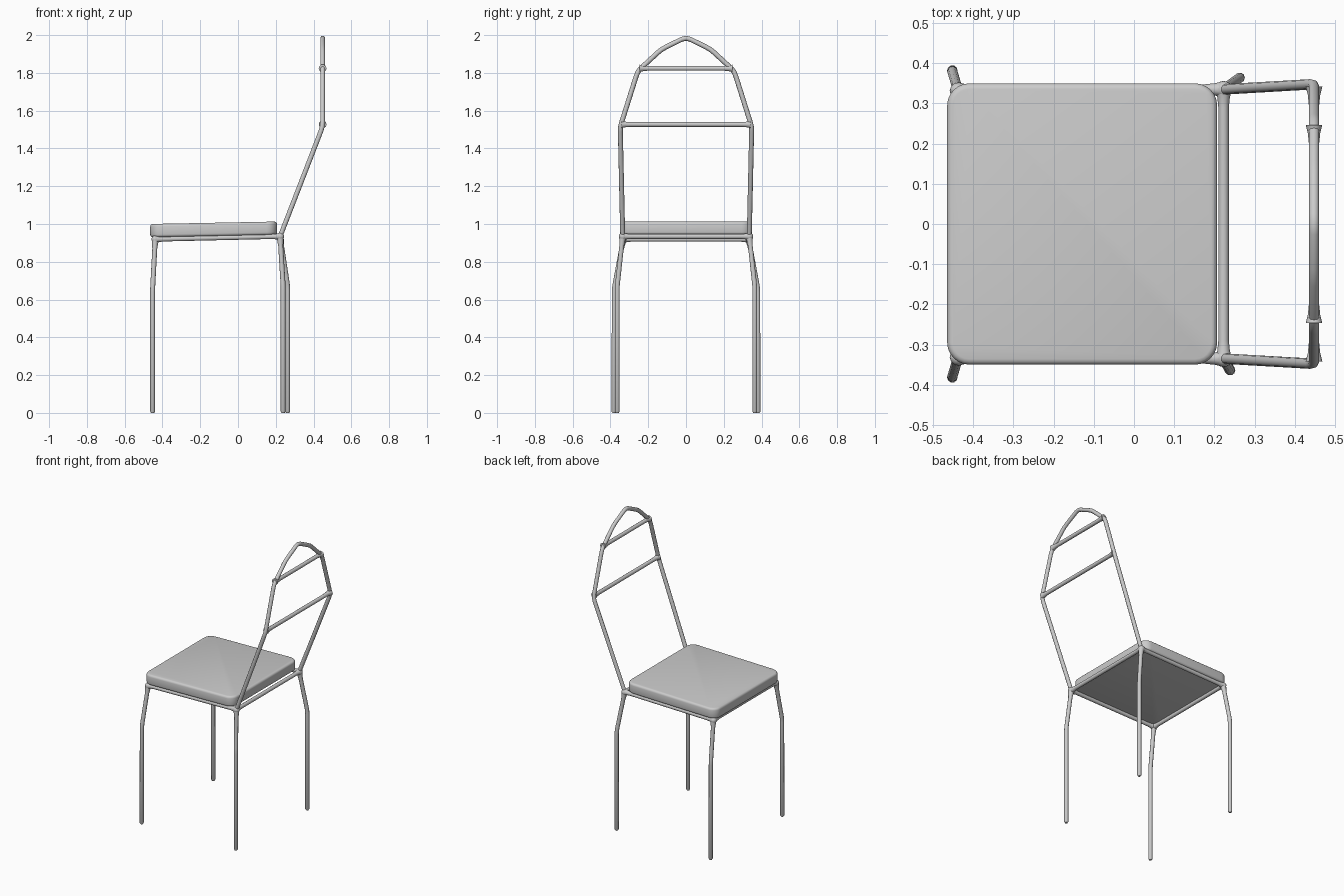
import bpy, bmesh, math
from mathutils import Vector

if "Cube" in bpy.data.objects:
    bpy.data.objects.remove(bpy.data.objects["Cube"])

R = 0.013  # tube radius


def rounded(pts, d):
    """Replace every inner corner of a path by a short bend."""
    pts = [Vector(p) for p in pts]
    out = [pts[0]]
    for a, b, c in zip(pts, pts[1:], pts[2:]):
        p = b + (a - b).normalized() * d
        q = b + (c - b).normalized() * d
        out += [p, (p + q) / 4 + b / 2, q]
    return out + [pts[-1]]


def tube(name, pts, radii=None, cyclic=False):
    """Round bar along a path, converted to a mesh."""
    cu = bpy.data.curves.new(name, 'CURVE')
    cu.dimensions = '3D'
    cu.bevel_depth = R
    cu.bevel_resolution = 3
    cu.use_fill_caps = True
    sp = cu.splines.new('POLY')
    sp.points.add(len(pts) - 1)
    for i, p in enumerate(pts):
        sp.points[i].co = (*p, 1)
        sp.points[i].radius = radii[i] if radii else 1
    sp.use_cyclic_u = cyclic
    ob = bpy.data.objects.new(name, cu)
    bpy.context.collection.objects.link(ob)
    finish(ob, True)
    return ob


def finish(ob, convert=False):
    bpy.ops.object.select_all(action='DESELECT')
    ob.select_set(True)
    bpy.context.view_layer.objects.active = ob
    if convert:
        bpy.ops.object.convert(target='MESH')
    bpy.ops.object.shade_smooth_by_angle(angle=math.radians(50))


def flared_bar(name, a, b):
    """Straight bar thickening where it meets its neighbours."""
    a, b = Vector(a), Vector(b)
    u = (b - a).normalized()
    pts = [a, a + u * 0.02, a + u * 0.045, b - u * 0.045, b - u * 0.02, b]
    tube(name, pts, [1.6, 1.2, 1, 1, 1.2, 1.6])


def leg(name, foot, knee, top):
    foot, knee, top = Vector(foot), Vector(knee), Vector(top)
    pts = rounded([foot, knee, top], 0.02)
    pts.insert(1, foot + Vector((0, 0, 0.008)))
    pts.insert(-1, top + (knee - top).normalized() * 0.05)
    tube(name, pts, [0.65] + [1] * (len(pts) - 2) + [1.45])


def joint(name, p, r):
    bpy.ops.mesh.primitive_uv_sphere_add(segments=16, ring_count=10, radius=r, location=p)
    ob = bpy.context.object
    ob.name = name
    finish(ob)


# seat cushion: slightly tilted slab, rounded corners then softened rims
bm = bmesh.new()
bmesh.ops.create_cube(bm, size=1)
for v in bm.verts:
    rear = v.co.x > 0
    x = 0.207 if rear else -0.465
    z = (0.93 if v.co.z < 0 else 1.0) + (0.013 if rear else 0)
    v.co = (x, v.co.y * 0.70, z)
upright = [e for e in bm.edges if abs(e.verts[0].co.z - e.verts[1].co.z) > 0.05]
bmesh.ops.bevel(bm, geom=upright, offset=0.055, segments=6, profile=0.5, affect='EDGES')
bm.normal_update()
rims = [e for e in bm.edges if len(e.link_faces) == 2 and e.calc_face_angle() > 1.2]
bmesh.ops.bevel(bm, geom=rims, offset=0.014, segments=3, profile=0.5, affect='EDGES')
me = bpy.data.meshes.new("seat")
bm.to_mesh(me)
bm.free()
seat = bpy.data.objects.new("seat", me)
bpy.context.collection.objects.link(seat)
finish(seat)

# seat frame rails
FX, FY, FZ = -0.438, 0.332, 0.919
BX, BY, BZ = 0.223, 0.335, 0.934
flared_bar("front_rail", (FX, -FY, FZ), (FX, FY, FZ))
flared_bar("rear_rail", (BX, -BY, BZ), (BX, BY, BZ))

# legs, side rails and corner joints on both sides
for s, side, foot_x in ((1, "left", 0.263), (-1, "right", 0.239)):
    flared_bar("side_rail_" + side, (FX, s * FY, FZ), (BX, s * BY, BZ))
    leg("front_leg_" + side, (-0.452, s * 0.382, 0), (-0.452, s * 0.38, 0.66), (FX, s * FY, FZ))
    leg("rear_leg_" + side, (foot_x, s * 0.364, 0), (foot_x, s * 0.364, 0.67), (BX, s * BY, BZ))
    joint("front_joint_" + side, (FX, s * FY, FZ), 0.02)
    joint("rear_joint_" + side, (BX, s * BY, BZ), 0.021)

# backrest: one bent tube from rear corner over the peak to the other corner
X = 0.448
half = [(BX, BY, BZ), (X, 0.348, 1.515), (X, 0.255, 1.81), (X, 0.13, 1.925)]
path = half + [(X, 0, 1.989)] + [(x, -y, z) for x, y, z in reversed(half)]
tube("backrest_arch", rounded(path, 0.025))

# backrest cross bars
flared_bar("lower_back_bar", (X, -0.342, 1.527), (X, 0.342, 1.527))
flared_bar("upper_back_bar", (X, -0.247, 1.824), (X, 0.247, 1.824))
